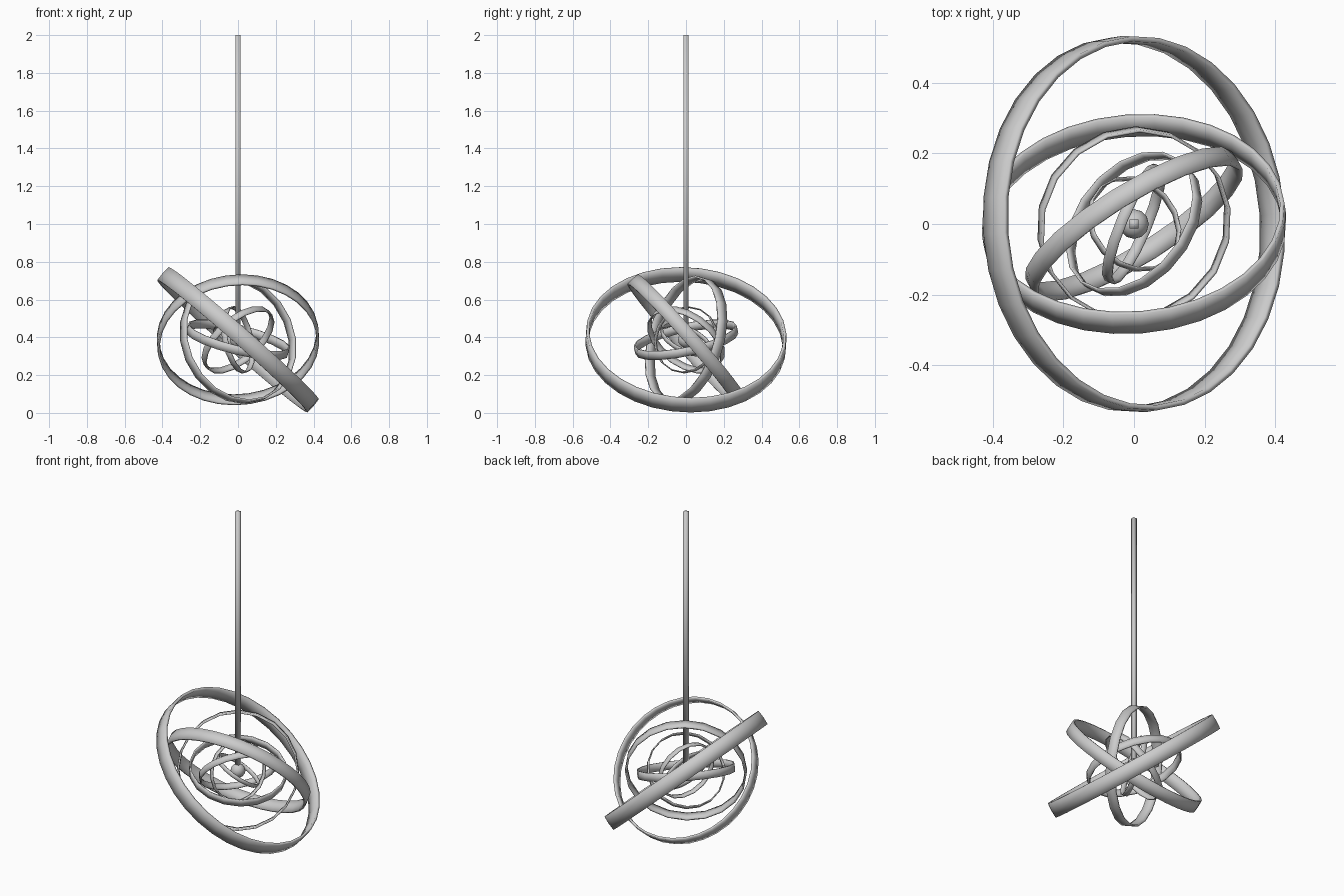
import bpy, bmesh, math
from mathutils import Vector

cube = bpy.data.objects.get("Cube")
if cube:
    bpy.data.objects.remove(cube, do_unlink=True)

CENTRE = Vector((0, 0, 0.387))

metal = bpy.data.materials.new("light_grey_metal")
metal.use_nodes = True
grey = (0.6, 0.6, 0.6, 1)
metal.diffuse_color = grey
metal.node_tree.nodes["Principled BSDF"].inputs["Base Color"].default_value = grey


def finish(name, bm):
    """Turn a bmesh into a fully smooth-shaded metal object."""
    bmesh.ops.recalc_face_normals(bm, faces=bm.faces)
    for face in bm.faces:
        face.smooth = True
    mesh = bpy.data.meshes.new(name)
    bm.to_mesh(mesh)
    bm.free()
    mesh.materials.append(metal)
    obj = bpy.data.objects.new(name, mesh)
    bpy.context.collection.objects.link(obj)
    return obj


# Band section as (radius, half width) fractions: flat strip with softened faces
SECTION = [(0.995, -0.085), (1.0, 0), (0.995, 0.085),
           (0.967, 0.085), (0.962, 0), (0.967, -0.085)]


def ring(name, radius, normal, sides):
    """Flat band swept round an axis, tilted so the axis follows normal."""
    bm = bmesh.new()
    loops = []
    for i in range(sides):
        a = math.tau * i / sides
        loops.append([bm.verts.new((radius * r * math.cos(a), radius * r * math.sin(a), radius * w))
                      for r, w in SECTION])
    n = len(SECTION)
    for i in range(sides):
        p, q = loops[i], loops[(i + 1) % sides]
        for j in range(n):
            k = (j + 1) % n
            bm.faces.new((p[j], q[j], q[k], p[k]))
    obj = finish(name, bm)
    obj.location = CENTRE
    obj.rotation_euler = Vector(normal).to_track_quat("Z", "Y").to_euler()


# Nested rings, each about four fifths the size of the one outside it
RINGS = [
    ("outer_ring", 0.533, (0.66, 0.045, 0.75), 32),
    ("second_ring", 0.431, (-0.06, 0.75, 0.66), 32),
    ("third_ring", 0.345, (0.51, -0.82, 0.25), 20),
    ("fourth_ring", 0.279, (0.23, -0.2, 0.95), 18),
    ("fifth_ring", 0.225, (-0.58, 0.47, 0.665), 18),
    ("sixth_ring", 0.18, (0.9, -0.38, 0.2), 16),
    ("inner_ring", 0.143, (0.42, 0.38, 0.82), 16),
]
for spec in RINGS:
    ring(*spec)

# Ball at the heart of the rings
bm = bmesh.new()
bmesh.ops.create_uvsphere(bm, u_segments=12, v_segments=8, radius=0.042)
finish("centre_ball", bm).location = CENTRE

# Square hanging rod from the ball to the ceiling
bm = bmesh.new()
bmesh.ops.create_cube(bm, size=1)
length = 2 - CENTRE.z
bmesh.ops.scale(bm, vec=(0.025, 0.025, length), verts=bm.verts)
finish("hanging_rod", bm).location = (0, 0, CENTRE.z + length / 2)
